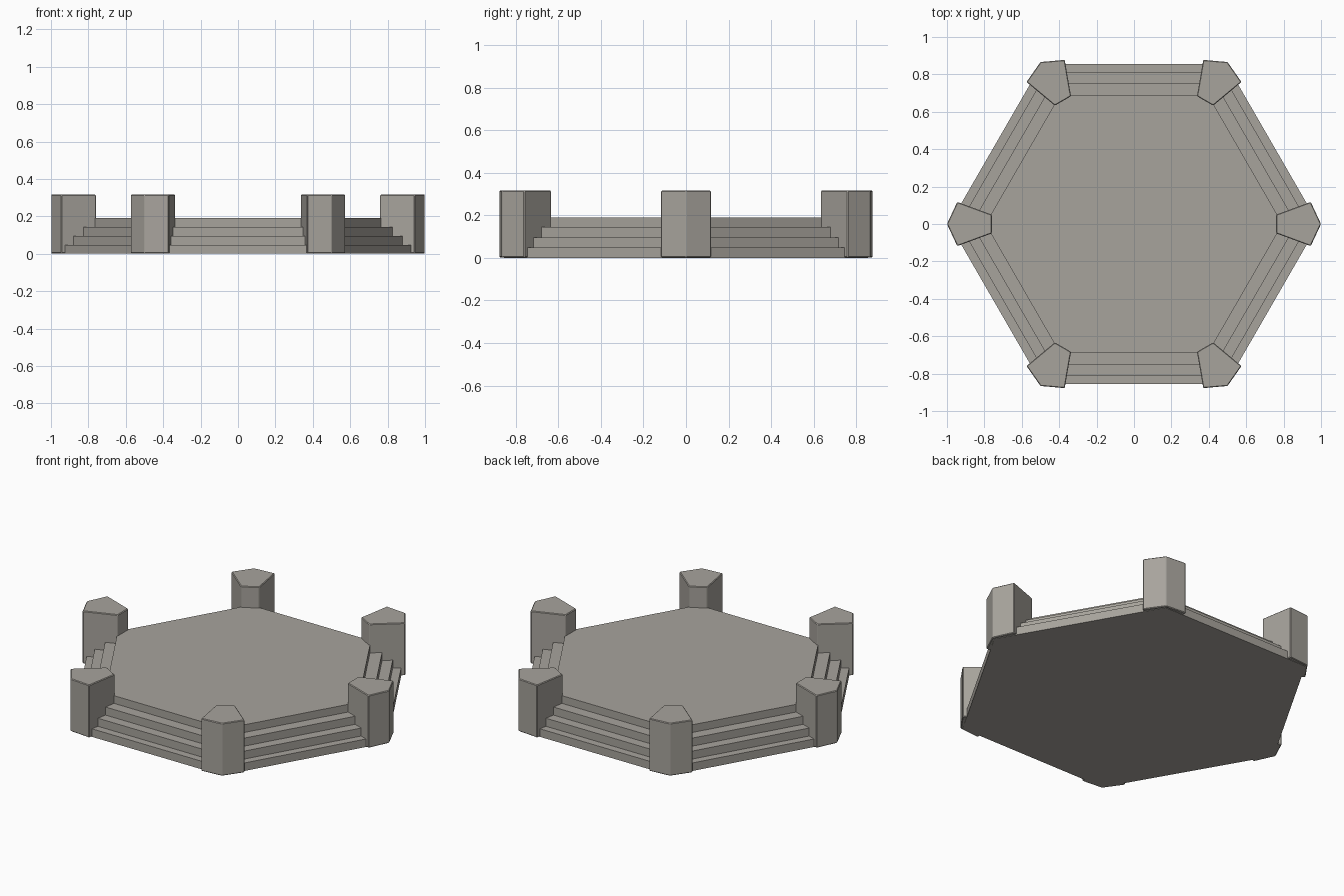
import bpy, bmesh, math
from mathutils import Matrix

if "Cube" in bpy.data.objects:
    bpy.data.objects.remove(bpy.data.objects["Cube"])

stone = bpy.data.materials.new("warm grey stone")
stone.diffuse_color = (0.39, 0.37, 0.335, 1)
stone.use_nodes = True
stone.node_tree.nodes["Principled BSDF"].inputs["Base Color"].default_value = stone.diffuse_color


def prism(name, outline, z0, z1, bevel=0.0):
    """Extrude a closed outline from z0 to z1, with an optional small edge bevel."""
    bm = bmesh.new()
    face = bm.faces.new([bm.verts.new((x, y, z0)) for x, y in outline])
    ext = bmesh.ops.extrude_face_region(bm, geom=[face])
    for v in ext["geom"]:
        if isinstance(v, bmesh.types.BMVert):
            v.co.z = z1
    bmesh.ops.recalc_face_normals(bm, faces=bm.faces[:])
    mesh = bpy.data.meshes.new(name)
    bm.to_mesh(mesh)
    bm.free()
    mesh.materials.append(stone)
    obj = bpy.data.objects.new(name, mesh)
    bpy.context.collection.objects.link(obj)
    if bevel:
        mod = obj.modifiers.new("edge", "BEVEL")
        mod.width = bevel
        mod.segments = 1
    return obj


# Stepped hexagonal platform: (apothem, bottom, top) of each step
steps = [(0.855, 0.0, 0.048), (0.81, 0.048, 0.096),
         (0.753, 0.096, 0.144), (0.688, 0.144, 0.19)]
for n, (apothem, z0, z1) in enumerate(steps):
    r = apothem / math.cos(math.pi / 6)
    hexagon = [(r * math.cos(math.radians(60 * i)), r * math.sin(math.radians(60 * i)))
               for i in range(6)]
    prism(f"platform_step_{n + 1}", hexagon, z0, z1)

# Five-sided pillars on the six corners
pillar = [(1.0, 0), (0.945, 0.118), (0.76, 0.05), (0.76, -0.05), (0.945, -0.118)]
for i in range(6):
    obj = prism(f"corner_pillar_{i + 1}", pillar, 0.002, 0.316, 0.004)
    obj.matrix_world = Matrix.Rotation(math.radians(60 * i), 4, "Z")
